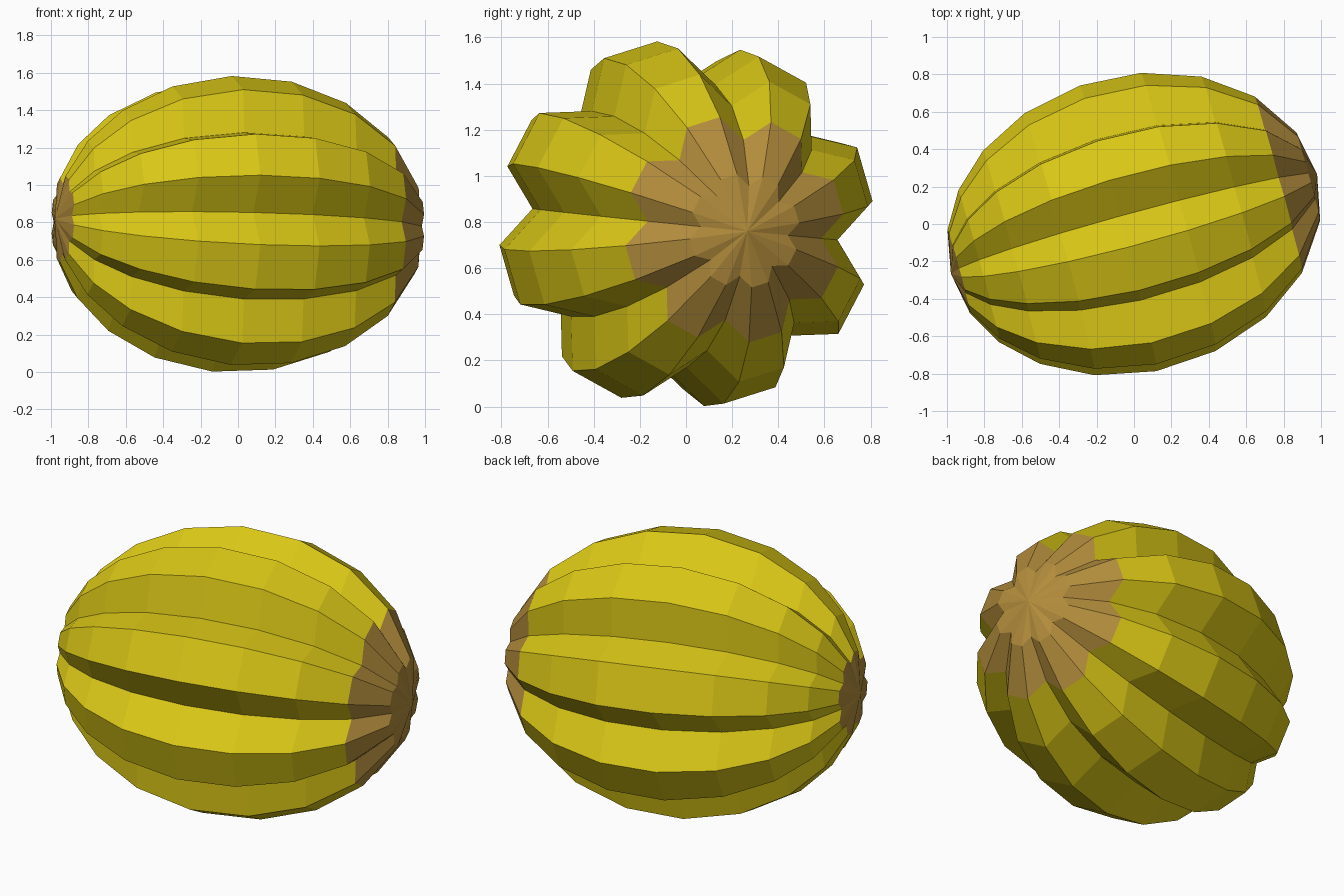
import bpy, bmesh, math
from mathutils import Vector, Matrix

if "Cube" in bpy.data.objects:
    bpy.data.objects.remove(bpy.data.objects["Cube"])

# Flat colours
def make_material(name, rgb):
    m = bpy.data.materials.new(name)
    m.diffuse_color = (*rgb, 1.0)
    m.use_nodes = True
    m.node_tree.nodes["Principled BSDF"].inputs["Base Color"].default_value = m.diffuse_color
    return m

yellow = make_material("yellow_skin", (0.70, 0.57, 0.008))
brown = make_material("brown_tip", (0.45, 0.265, 0.045))

LOBES = 8
HALF_LENGTH = 1.015          # pole to centre
CENTRE_R = 0.575             # middle of a lobe's cross-section at the waist
LOBE_R = 0.25                # hexagon radius at the waist
ANGLES = [18, 38, 57, 76, 95, 114, 132, 148, 163]   # rings from right pole to left pole

# Fruit axis: turned about z, with a slight dip to the right
frame = (Matrix.Translation((0, 0, 0.79))
         @ Matrix.Rotation(math.radians(15.2), 4, 'Z')
         @ Matrix.Rotation(math.radians(1.7), 4, 'Y'))


def make_lobe(index):
    """One crescent segment with a hexagonal section, pointed at both poles."""
    theta = math.radians(17 + index * 360 / LOBES)
    out = Vector((0, math.cos(theta), math.sin(theta)))
    side = Vector((0, -math.sin(theta), math.cos(theta)))
    bm = bmesh.new()
    rings = []
    for deg in ANGLES:
        t = math.radians(deg)
        s = math.sin(t)
        ring = []
        for k in range(6):
            a = math.radians(30 + 60 * k)
            p = out * (CENTRE_R + LOBE_R * math.cos(a)) + side * LOBE_R * math.sin(a)
            ring.append(bm.verts.new(p * s + Vector((HALF_LENGTH * math.cos(t), 0, 0))))
        rings.append(ring)
    right = bm.verts.new((HALF_LENGTH, 0, 0))
    left = bm.verts.new((-HALF_LENGTH, 0, 0))
    last = len(rings) - 1
    for k in range(6):
        j = (k + 1) % 6
        bm.faces.new((right, rings[0][k], rings[0][j])).material_index = 1
        bm.faces.new((left, rings[last][j], rings[last][k])).material_index = 1
        for i in range(last):
            f = bm.faces.new((rings[i][k], rings[i + 1][k], rings[i + 1][j], rings[i][j]))
            f.material_index = 1 if i == 0 else 0     # stem-end brown is two rings deep
    bmesh.ops.recalc_face_normals(bm, faces=bm.faces)
    bm.transform(frame)
    mesh = bpy.data.meshes.new(f"fruit_lobe_{index + 1}")
    bm.to_mesh(mesh)
    bm.free()
    mesh.materials.append(yellow)
    mesh.materials.append(brown)
    obj = bpy.data.objects.new(f"fruit_lobe_{index + 1}", mesh)
    bpy.context.collection.objects.link(obj)


# Ring of lobes around the axis
for n in range(LOBES):
    make_lobe(n)
